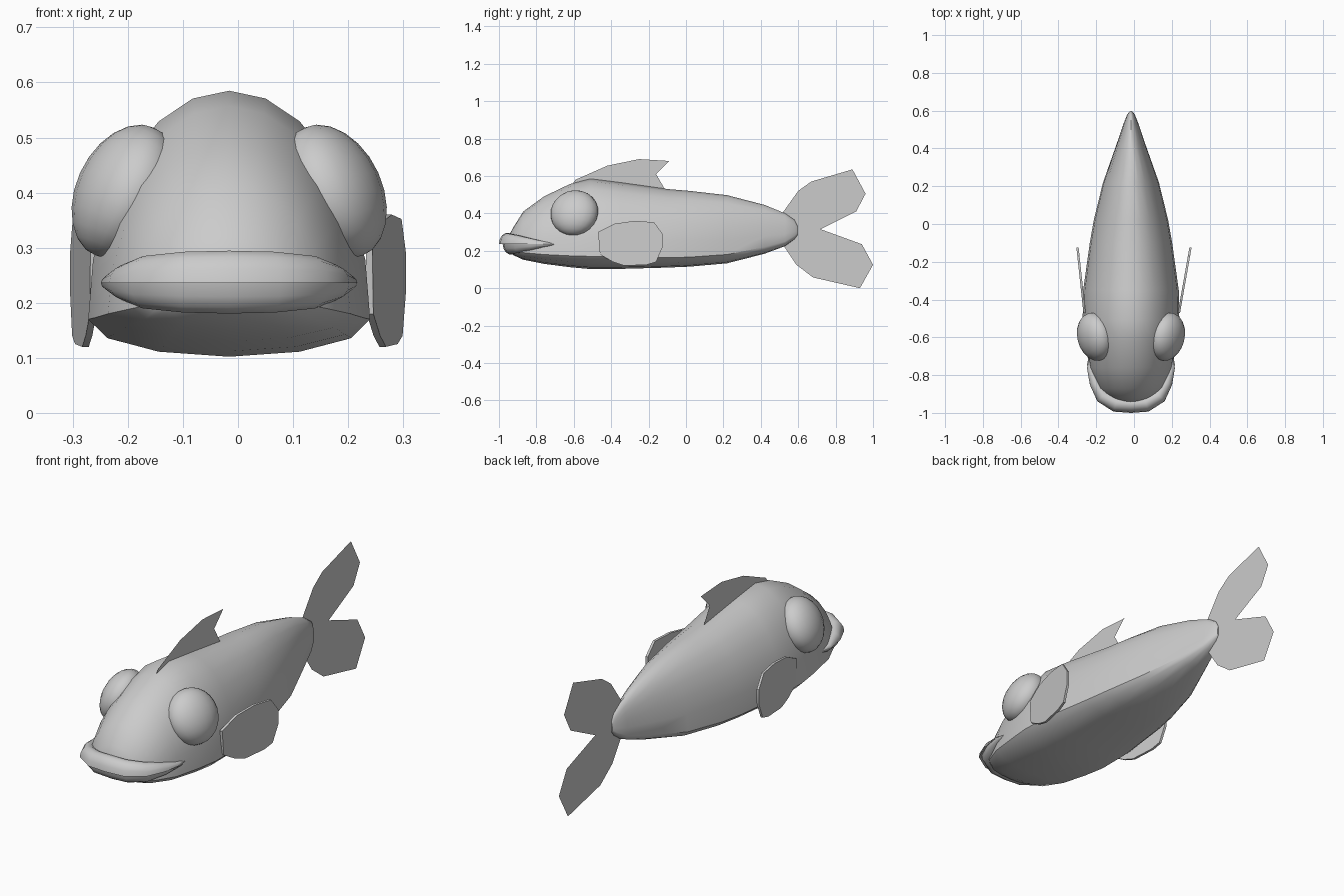
import bpy, bmesh, math
from mathutils import Matrix, Vector

if "Cube" in bpy.data.objects:
    bpy.data.objects.remove(bpy.data.objects["Cube"])

CX = -0.016  # the body sits slightly off the centre line


def finish(bm, name, smooth=True, weld=True):
    if weld:
        bmesh.ops.recalc_face_normals(bm, faces=bm.faces)
    me = bpy.data.meshes.new(name)
    bm.to_mesh(me)
    bm.free()
    ob = bpy.data.objects.new(name, me)
    bpy.context.collection.objects.link(ob)
    if smooth:
        bpy.ops.object.select_all(action='DESELECT')
        ob.select_set(True)
        bpy.context.view_layer.objects.active = ob
        bpy.ops.object.shade_smooth_by_angle(angle=math.radians(35))
    return ob


def loft(name, rings):
    bm = bmesh.new()
    loops = [[bm.verts.new(p) for p in r] for r in rings]
    n = len(loops[0])
    for a, b in zip(loops, loops[1:]):
        for i in range(n):
            bm.faces.new((a[i], a[(i + 1) % n], b[(i + 1) % n], b[i]))
    bm.faces.new(loops[0])
    bm.faces.new(loops[-1][::-1])
    return finish(bm, name)


def sheet(name, pts):
    bm = bmesh.new()
    bm.faces.new([bm.verts.new(p) for p in pts])
    return finish(bm, name, smooth=False)


# Body: y, half width, top, belly crease, bottom
stations = [
    (-0.945, 0.06, 0.285, 0.21, 0.195), (-0.92, 0.12, 0.33, 0.20, 0.175),
    (-0.87, 0.175, 0.41, 0.19, 0.152), (-0.76, 0.22, 0.49, 0.18, 0.13),
    (-0.62, 0.243, 0.557, 0.173, 0.112), (-0.51, 0.256, 0.585, 0.17, 0.102),
    (-0.35, 0.253, 0.565, 0.167, 0.103), (-0.1, 0.218, 0.53, 0.163, 0.11),
    (0.02, 0.197, 0.52, 0.166, 0.115), (0.22, 0.148, 0.497, 0.18, 0.133),
    (0.42, 0.077, 0.445, 0.22, 0.184), (0.53, 0.04, 0.40, 0.25, 0.225),
    (0.58, 0.02, 0.365, 0.28, 0.262), (0.597, 0.006, 0.33, 0.295, 0.285)]
rings = []
for y, w, top, mid, low in stations:
    upper = [(CX + w * math.cos(math.pi * i / 12), y,
              mid + (top - mid) * math.sin(math.pi * i / 12)) for i in range(13)]
    under = [(CX - w * math.cos(math.pi * i / 6), y,
              mid - (mid - low) * math.sin(math.pi * i / 6)) for i in range(1, 6)]
    rings.append(upper + under)
loft("body", rings)

# Lips: x, y, half thickness, height along half of the mouth
half = [(0, -0.955, 0.045, 0.06), (0.08, -0.95, 0.045, 0.058),
        (0.15, -0.91, 0.04, 0.05), (0.19, -0.84, 0.03, 0.033),
        (0.215, -0.76, 0.018, 0.014), (0.215, -0.70, 0.004, 0.003)]
path = [(-x, y, r, h) for x, y, r, h in half[:0:-1]] + half
for name, sign, back in (("upper_lip", 1, 0.0), ("lower_lip", -0.95, 0.02)):
    rings = []
    for k, (x, y, r, h) in enumerate(path):
        a, b = path[max(k - 1, 0)], path[min(k + 1, len(path) - 1)]
        t = Vector((b[0] - a[0], b[1] - a[1], 0)).normalized()
        out = Vector((t.y, -t.x, 0))
        c = Vector((CX + x, y + back, 0.236))
        rings.append([c + out * r * math.cos(math.pi * i / 7)
                      + Vector((0, 0, sign * h * math.sin(math.pi * i / 7)))
                      for i in range(8)])
    loft(name, rings)

# Bulging eyes, turned slightly forward and up
for side, name in ((1, "eye_right"), (-1, "eye_left")):
    bm = bmesh.new()
    bmesh.ops.create_uvsphere(bm, u_segments=20, v_segments=12, radius=1)
    bm.transform(Matrix.Translation((CX + side * 0.19, -0.597, 0.402))
                 @ Matrix.Rotation(math.radians(-14 * side), 4, 'Z')
                 @ Matrix.Rotation(math.radians(-25 * side), 4, 'Y')
                 @ Matrix.Diagonal((0.085, 0.13, 0.128, 1)))
    finish(bm, name)

# Side fins: y, z outline, flaring outward toward the back
fin = [(-0.47, 0.30), (-0.38, 0.345), (-0.27, 0.36), (-0.17, 0.352),
       (-0.125, 0.29), (-0.125, 0.22), (-0.16, 0.14), (-0.21, 0.125),
       (-0.33, 0.12), (-0.39, 0.14), (-0.46, 0.18)]
for side, name, x0, x1 in ((1, "side_fin_right", 0.238, 0.299),
                           (-1, "side_fin_left", 0.262, 0.299)):
    rings = []
    for off in (-0.006, 0.006):
        rings.append([(side * (x0 + (x1 - x0) * (y + 0.47) / 0.345 + off), y, z)
                      for y, z in fin])
    loft(name, rings)

# Back fin and forked tail, both thin sheets
back_fin = [(-0.62, 0.54), (-0.59, 0.58), (-0.42, 0.655), (-0.25, 0.69),
            (-0.09, 0.68), (-0.16, 0.61), (-0.105, 0.515), (-0.4, 0.55)]
sheet("back_fin", [(CX, y, z) for y, z in back_fin])
tail = [(0.50, 0.38), (0.60, 0.52), (0.67, 0.57), (0.89, 0.635), (0.96, 0.505),
        (0.91, 0.41), (0.72, 0.315), (0.94, 0.235), (1.0, 0.125), (0.93, 0.0),
        (0.68, 0.057), (0.59, 0.125), (0.50, 0.26)]
sheet("tail_fin", [(CX, y, z) for y, z in tail])
